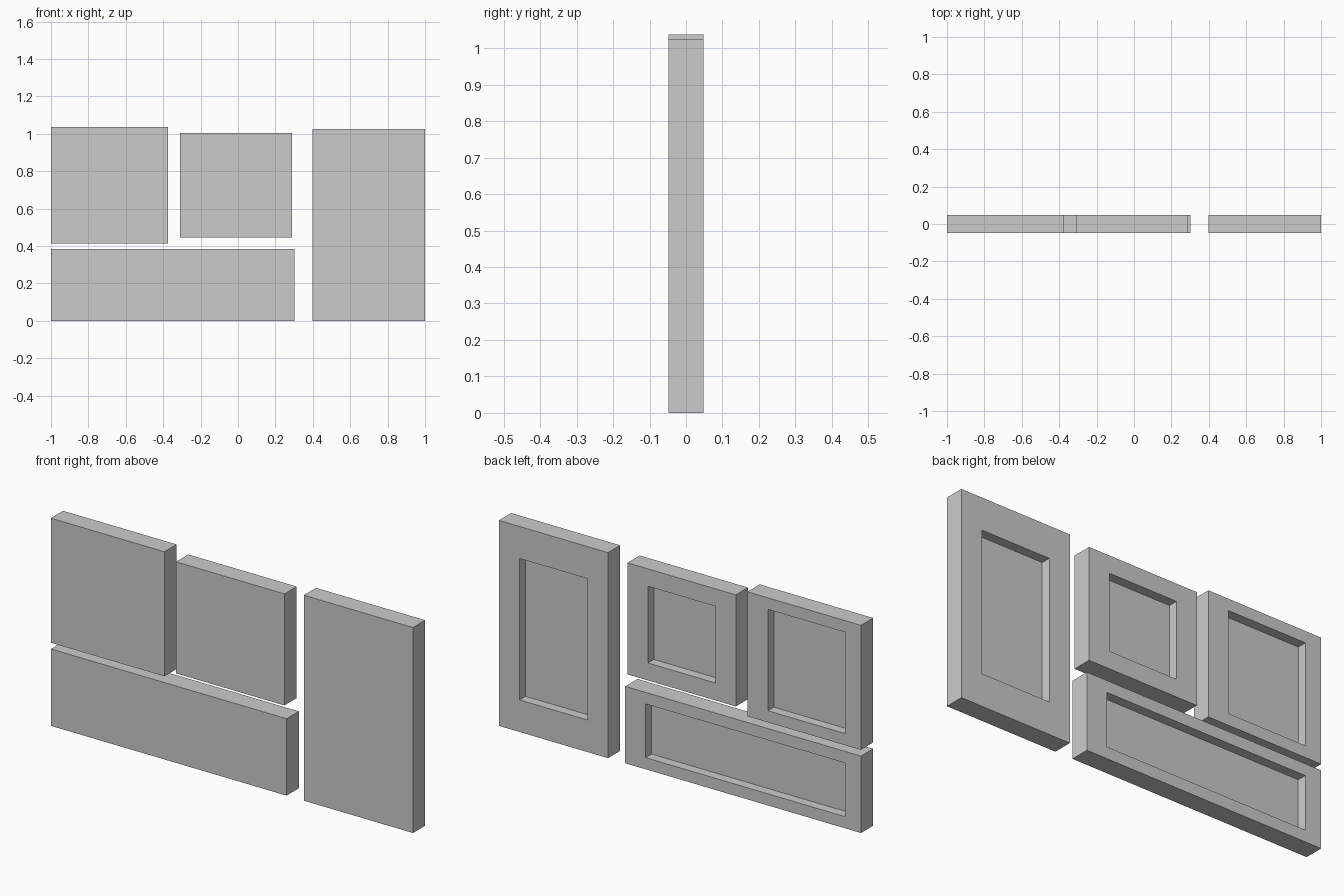
import bpy
import bmesh

if "Cube" in bpy.data.objects:
    bpy.data.objects.remove(bpy.data.objects["Cube"])

HALF = 0.048      # half of the panel thickness
FLOOR_Y = 0.001   # depth position of the recess floor


def rect(bm, x0, x1, z0, z1, y):
    return [bm.verts.new(p) for p in ((x0, y, z0), (x1, y, z0), (x1, y, z1), (x0, y, z1))]


def panel(name, x0, x1, z0, z1, m_left, m_right, m_z):
    """Slab with a plain front and a rectangular recess in its back."""
    bm = bmesh.new()
    inner = (x0 + m_left, x1 - m_right, z0 + m_z, z1 - m_z)
    loops = [
        rect(bm, x0, x1, z0, z1, -HALF),   # front outline
        rect(bm, x0, x1, z0, z1, HALF),    # back outline
        rect(bm, *inner, HALF),            # recess rim
        rect(bm, *inner, FLOOR_Y),         # recess floor
    ]
    bm.faces.new(loops[0])
    bm.faces.new(loops[-1])
    for a, b in zip(loops, loops[1:]):
        for i in range(4):
            j = (i + 1) % 4
            bm.faces.new((a[i], a[j], b[j], b[i]))
    bmesh.ops.recalc_face_normals(bm, faces=bm.faces)
    mesh = bpy.data.meshes.new(name)
    bm.to_mesh(mesh)
    bm.free()
    obj = bpy.data.objects.new(name, mesh)
    bpy.context.collection.objects.link(obj)
    return obj


# Four separate panels seen from the front
panel("upper_left_panel", -1.0, -0.373, 0.415, 1.037, 0.087, 0.113, 0.058)
panel("upper_middle_panel", -0.309, 0.290, 0.447, 1.004, 0.113, 0.113, 0.087)
panel("tall_right_panel", 0.397, 1.0, 0.0, 1.026, 0.114, 0.114, 0.160)
panel("lower_wide_panel", -1.0, 0.302, 0.0, 0.384, 0.088, 0.112, 0.058)
